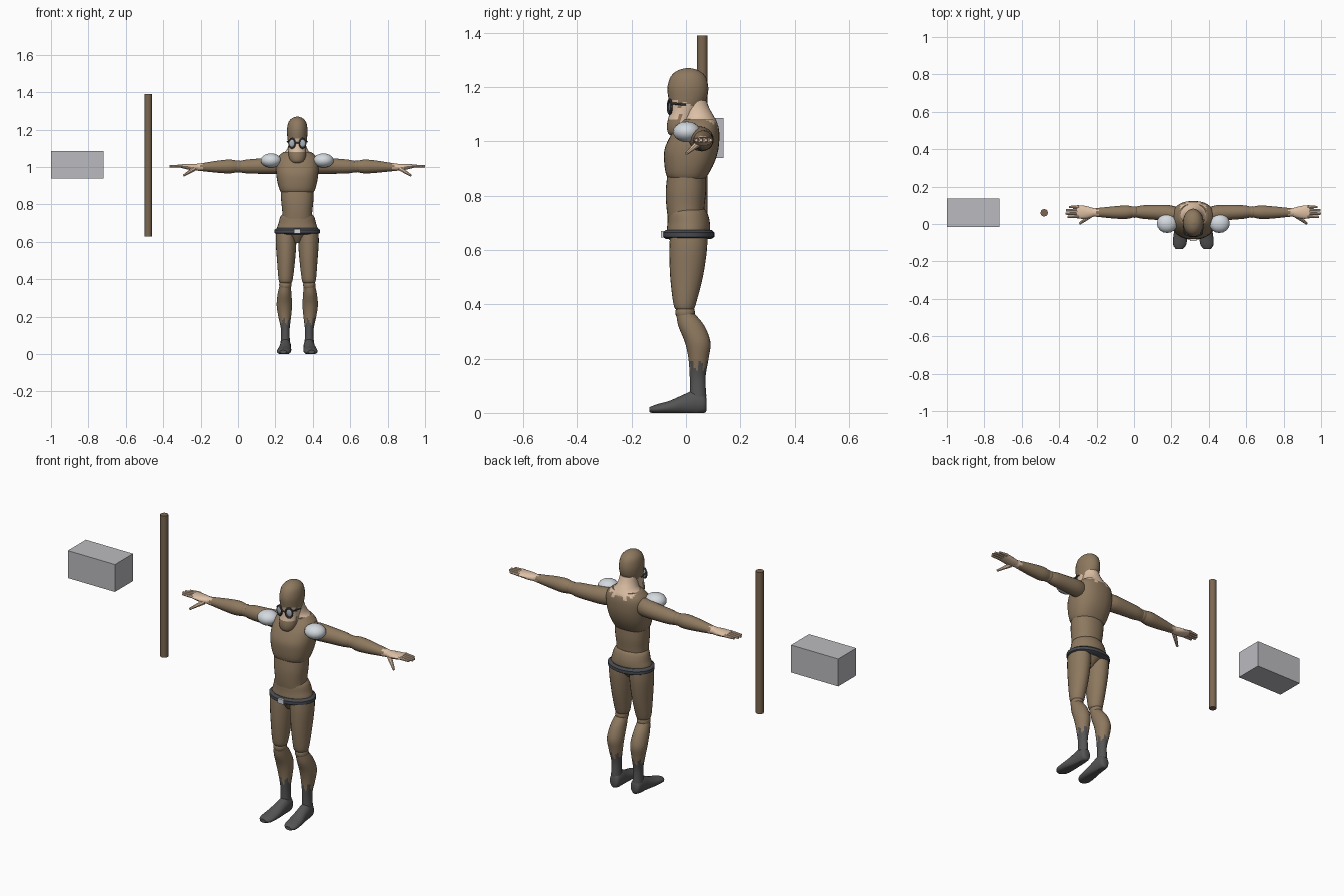
import bpy, bmesh, math
from mathutils import Vector, Matrix

CX = 0.317  # body centre in x


def mat(name, c):
    m = bpy.data.materials.new(name)
    m.diffuse_color = (*c, 1)
    return m


SUIT = mat("brown suit", (0.27, 0.19, 0.115))
SKIN = mat("skin", (0.73, 0.53, 0.38))
BOOT = mat("dark grey boot", (0.09, 0.09, 0.09))
BELT = mat("slate belt", (0.065, 0.07, 0.08))
PAD = mat("pale shoulder pad", (0.66, 0.70, 0.74))
BOX = mat("grey box", (0.50, 0.50, 0.53))
WOOD = mat("pole wood", (0.20, 0.135, 0.08))
LENS = mat("lens grey", (0.40, 0.43, 0.47))


def finish(name, bm, mats, rule=None, smooth=True):
    """Turn a bmesh into an object; rule(face centre) gives the material slot."""
    bmesh.ops.recalc_face_normals(bm, faces=bm.faces)
    for f in bm.faces:
        f.smooth = smooth
        if rule:
            f.material_index = int(rule(f.calc_center_median()))
    me = bpy.data.meshes.new(name)
    bm.to_mesh(me)
    bm.free()
    for m in mats:
        me.materials.append(m)
    ob = bpy.data.objects.new(name, me)
    bpy.context.collection.objects.link(ob)
    bpy.context.view_layer.objects.active = ob
    ob.select_set(True)
    if smooth:
        bpy.ops.object.shade_smooth_by_angle(angle=math.radians(40))
    ob.select_set(False)
    return ob


def catmull(a, b, c, d, t):
    return [0.5 * (2*q + (r-p)*t + (2*p-5*q+4*r-s)*t*t + (3*q-p-3*r+s)*t**3)
            for p, q, r, s in zip(a, b, c, d)]


def loft(name, rings, mats, axis='Z', rule=None, s=1, n=24, sub=4, e=1.0, floor=None):
    """Rings are (position on axis, centre u, centre v, radius u, radius v)."""
    rows = []
    for i in range(len(rings) - 1):
        a, d = rings[max(i-1, 0)], rings[min(i+2, len(rings)-1)]
        rows += [catmull(a, rings[i], rings[i+1], d, k / sub) for k in range(sub)]
    rows.append(rings[-1])
    bm = bmesh.new()
    loops = []
    for w, u0, v0, ru, rv in rows:
        loop = []
        for k in range(n):
            t = math.tau * k / n
            c, q = math.cos(t), math.sin(t)
            u = u0 + ru * math.copysign(abs(c)**e, c)
            v = v0 + rv * math.copysign(abs(q)**e, q)
            p = {'Z': (u, v, w), 'X': (w, u, v), 'Y': (u, w, v)}[axis]
            z = p[2] if floor is None else max(p[2], floor)
            loop.append(bm.verts.new((CX + s*p[0], p[1], z)))
        loops.append(loop)
    for a, b in zip(loops, loops[1:]):
        for k in range(n):
            bm.faces.new((a[k], a[(k+1) % n], b[(k+1) % n], b[k]))
    bm.faces.new(loops[0])
    bm.faces.new(loops[-1])
    return finish(name, bm, mats, rule)


def ball(name, c, r, m, seg=20, rings=12):
    bm = bmesh.new()
    bmesh.ops.create_uvsphere(bm, u_segments=seg, v_segments=rings, radius=1)
    bmesh.ops.scale(bm, vec=r, verts=bm.verts)
    bmesh.ops.translate(bm, vec=(CX + c[0], c[1], c[2]), verts=bm.verts)
    return finish(name, bm, [m])


def tube(name, p, q, r1, r2, m, n=10, x0=CX):
    p, q = Vector(p), Vector(q)
    d = q - p
    mtx = Matrix.Translation((p+q)/2 + Vector((x0, 0, 0))) @ d.to_track_quat('Z', 'Y').to_matrix().to_4x4()
    bm = bmesh.new()
    bmesh.ops.create_cone(bm, cap_ends=True, segments=n, radius1=r1, radius2=r2, depth=d.length, matrix=mtx)
    return finish(name, bm, [m])


def block(name, c, size, m):
    bm = bmesh.new()
    bmesh.ops.create_cube(bm, size=1)
    bmesh.ops.scale(bm, vec=size, verts=bm.verts)
    bmesh.ops.translate(bm, vec=c, verts=bm.verts)
    return finish(name, bm, [m], smooth=False)


def jag(c, amp, freq):
    return amp * math.sin(freq * math.atan2(c.y - 0.04, c.x - CX))


# Box and pole beside the figure
block("grey_box", (-0.86, 0.061, 1.012), (0.28, 0.153, 0.147), BOX)
tube("pole", (-0.48, 0.06, 0.63), (-0.48, 0.06, 1.39), 0.02, 0.02, WOOD, 12, 0)

# Head: hood with an open face and bare nape
loft("head", [(1.018, 0, -0.03, 0.018, 0.02), (1.03, 0, -0.032, 0.036, 0.034),
              (1.06, 0, -0.025, 0.046, 0.045), (1.10, 0, -0.012, 0.046, 0.05),
              (1.13, 0, 0.0, 0.049, 0.06), (1.16, 0, 0.006, 0.053, 0.071),
              (1.20, 0, 0.007, 0.055, 0.075), (1.24, 0, 0.008, 0.047, 0.063),
              (1.262, 0, 0.008, 0.027, 0.036), (1.27, 0, 0.008, 0.004, 0.005)],
     [SUIT, SKIN],
     rule=lambda c: (c.y < -0.025 and 1.085 < c.z < 1.15) or (c.y > -0.02 and c.z < 1.135 + jag(c, 0.01, 7)))
# Neck sloping into the shoulders, skin fading into the suit with a ragged edge
loft("neck", [(1.04, 0, 0.05, 0.10, 0.066), (1.065, 0, 0.05, 0.085, 0.066),
              (1.09, 0, 0.046, 0.058, 0.058), (1.12, 0, 0.037, 0.046, 0.05), (1.15, 0, 0.03, 0.042, 0.045)],
     [SUIT, SKIN], rule=lambda c: c.z > 1.075 + jag(c, 0.012, 8) - (0.02 if c.y > 0.05 else 0))

# Goggles
for s, side in ((-1, "left"), (1, "right")):
    bpy.ops.mesh.primitive_torus_add(location=(CX + s*0.028, -0.06, 1.127), rotation=(math.pi/2, 0, s*0.35),
                                     major_radius=0.02, minor_radius=0.004, major_segments=20, minor_segments=8)
    ob = bpy.context.object
    ob.name = side + "_goggle_rim"
    ob.scale = (0.9, 1.25, 1.2)
    ob.data.materials.append(BELT)
    bpy.ops.object.shade_smooth_by_angle()
    ob.select_set(False)
    ball(side + "_goggle_lens", (s*0.028, -0.056, 1.127), (0.017, 0.007, 0.023), LENS, 16, 8)
    tube(side + "_goggle_arm", (s*0.047, -0.055, 1.14), (s*0.053, 0.0, 1.135), 0.004, 0.004, BELT, 6)
tube("goggle_bridge", (-0.012, -0.064, 1.13), (0.012, -0.064, 1.13), 0.004, 0.004, BELT, 6)

# Torso in overlapping segments
loft("chest", [(0.855, 0, 0.005, 0.078, 0.06), (0.875, 0, 0.004, 0.093, 0.076),
               (0.92, 0, 0.012, 0.106, 0.092), (0.97, 0, 0.02, 0.113, 0.099),
               (1.02, 0, 0.033, 0.113, 0.09), (1.055, 0, 0.043, 0.102, 0.076),
               (1.08, 0, 0.047, 0.075, 0.06)], [SUIT, SKIN], n=32, e=0.85,
     rule=lambda c: c.y > 0.05 and abs(c.x - CX) < 0.07 and c.z > 1.058 + jag(c, 0.012, 9))
loft("abdomen", [(0.70, 0, 0.0, 0.08, 0.064), (0.76, 0, -0.002, 0.08, 0.07),
                 (0.82, 0, 0.0, 0.086, 0.074), (0.89, 0, 0.003, 0.088, 0.07)], [SUIT], n=32, e=0.9)
loft("pelvis", [(0.595, 0, 0.0, 0.018, 0.03), (0.63, 0, 0.006, 0.05, 0.062), (0.66, 0, 0.008, 0.106, 0.078),
                (0.70, 0, 0.01, 0.1, 0.078), (0.735, 0, 0.006, 0.09, 0.073), (0.75, 0, 0.004, 0.075, 0.065)],
     [SUIT], n=32)
loft("belt", [(0.64, 0, 0.01, 0.106, 0.083), (0.648, 0, 0.01, 0.122, 0.095),
              (0.664, 0, 0.01, 0.122, 0.095), (0.674, 0, 0.01, 0.108, 0.084)], [BELT], n=32, sub=1)
block("buckle", (CX, -0.086, 0.657), (0.034, 0.012, 0.024), PAD)

# Arms, hands, legs and boots, one set per side
for s, side in ((-1, "left_"), (1, "right_")):
    loft(side + "upper_arm", [(0.085, 0.05, 1.01, 0.04, 0.045), (0.13, 0.057, 1.008, 0.044, 0.045),
                              (0.20, 0.062, 1.005, 0.04, 0.041), (0.27, 0.064, 1.003, 0.036, 0.037),
                              (0.31, 0.064, 1.002, 0.028, 0.03)], [SUIT], 'X', s=s, n=20)
    ball(side + "elbow", (s*0.315, 0.064, 1.003), (0.03, 0.031, 0.032), SUIT)
    loft(side + "forearm", [(0.32, 0.064, 1.003, 0.029, 0.03), (0.36, 0.063, 1.003, 0.036, 0.037),
                            (0.42, 0.062, 1.002, 0.033, 0.033), (0.49, 0.062, 1.0, 0.026, 0.024),
                            (0.54, 0.062, 0.999, 0.021, 0.018)], [SUIT, SKIN], 'X', s=s, n=20,
         rule=lambda c: abs(c.x - CX) > 0.515 + 0.01 * math.sin(5 * math.atan2(c.z - 1, c.y - 0.06)))
    loft(side + "palm", [(0.53, 0.062, 0.999, 0.022, 0.018), (0.565, 0.062, 1.0, 0.032, 0.017),
                         (0.60, 0.064, 1.003, 0.036, 0.013), (0.622, 0.065, 1.005, 0.034, 0.009)],
         [SKIN], 'X', s=s, n=16)
    for i, tip in enumerate((0.672, 0.683, 0.680, 0.665)):
        y = 0.04 + 0.0175 * i
        tube(side + "finger_%d" % (i+1), (s*0.61, y, 1.005), (s*tip, y - 0.002, 1.004), 0.0088, 0.006, SKIN, 8)
    tube(side + "thumb", (s*0.55, 0.045, 0.992), (s*0.607, 0.002, 0.955), 0.013, 0.006, SKIN, 8)
    ball(side + "shoulder_pad", (s*0.14, 0.003, 1.035), (0.055, 0.051, 0.038), PAD, 16, 10)

    loft(side + "thigh", [(0.38, 0.062, -0.004, 0.03, 0.032), (0.40, 0.062, -0.005, 0.038, 0.041),
                          (0.50, 0.06, 0.002, 0.048, 0.06), (0.60, 0.06, 0.008, 0.055, 0.069),
                          (0.66, 0.06, 0.01, 0.052, 0.068)], [SUIT], s=s)
    ball(side + "knee", (s*0.064, -0.003, 0.37), (0.033, 0.036, 0.034), SUIT)
    loft(side + "shin", [(0.365, 0.065, -0.002, 0.03, 0.034), (0.32, 0.068, 0.02, 0.037, 0.048),
                         (0.26, 0.069, 0.043, 0.041, 0.047), (0.20, 0.067, 0.046, 0.034, 0.037),
                         (0.13, 0.064, 0.043, 0.023, 0.029), (0.06, 0.064, 0.045, 0.025, 0.03)],
         [SUIT, BOOT], s=s, sub=8,
         rule=lambda c, s=s: c.z < 0.175 + 0.018 * math.sin(6 * math.atan2(c.y - 0.045, c.x - CX - s*0.065)))
    loft(side + "boot", [(0.076, 0.062, 0.03, 0.014, 0.02), (0.066, 0.062, 0.036, 0.026, 0.038),
                         (0.03, 0.063, 0.038, 0.03, 0.045), (-0.01, 0.065, 0.03, 0.032, 0.037),
                         (-0.06, 0.069, 0.02, 0.037, 0.025), (-0.11, 0.073, 0.014, 0.035, 0.017),
                         (-0.134, 0.075, 0.012, 0.018, 0.009)], [BOOT], 'Y', s=s, floor=0.0)
